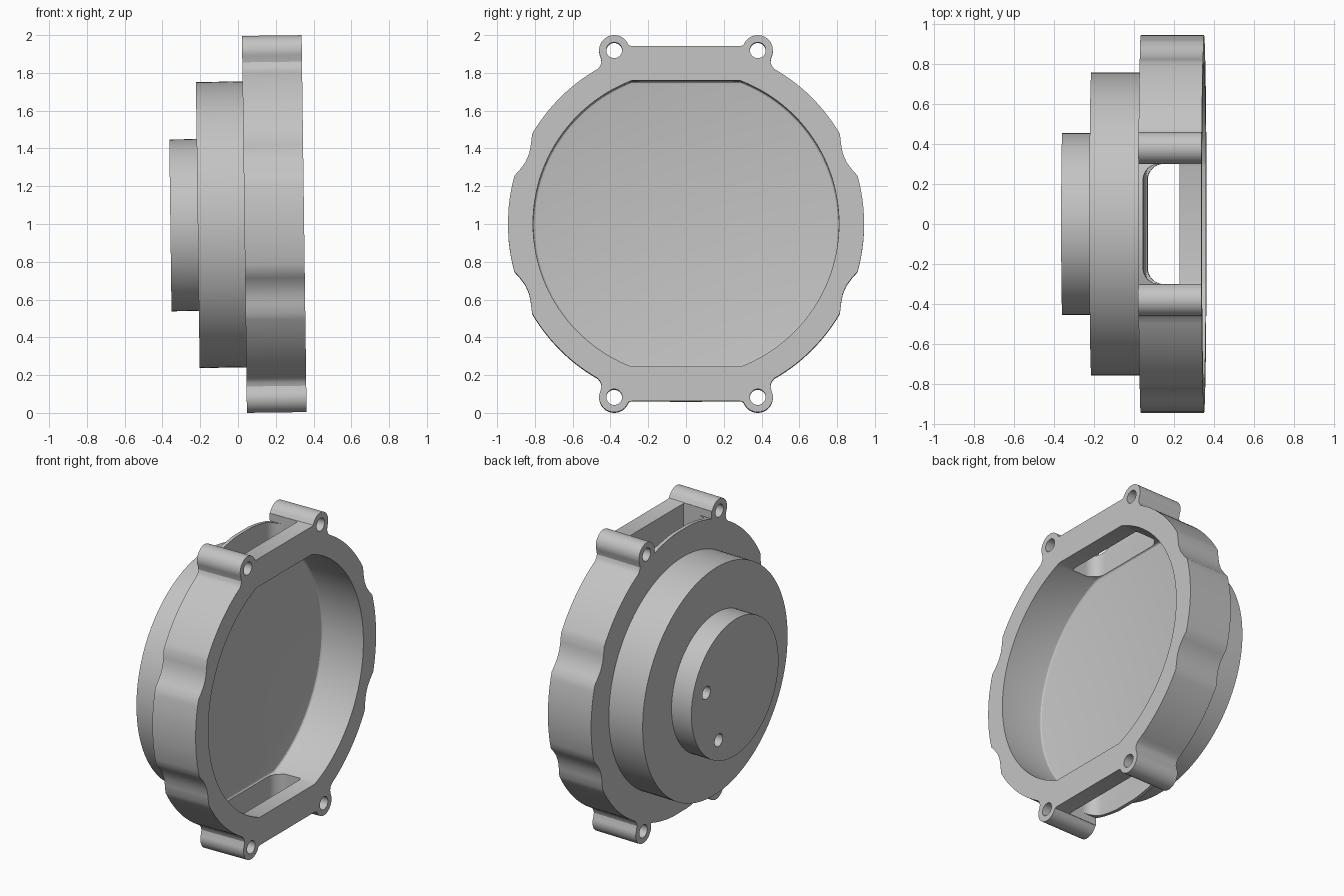
import bpy, bmesh
from math import sin, cos, radians, sqrt
from mathutils import Matrix, Vector

cube = bpy.data.objects.get("Cube")
if cube:
    bpy.data.objects.remove(cube, do_unlink=True)

grey = bpy.data.materials.new("plain_grey")
grey.use_nodes = True
tone = (0.55, 0.55, 0.55, 1)
grey.diffuse_color = tone
grey.node_tree.nodes["Principled BSDF"].inputs["Base Color"].default_value = tone


def arc(cy, cz, r, a0, a1, n):
    steps = [radians(a0 + (a1 - a0) * i / n) for i in range(n + 1)]
    return [(cy + r * cos(a), cz + r * sin(a)) for a in steps]


def circle(r, n=96, cy=0, cz=0):
    return arc(cy, cz, r, 0, 360, n)[:-1]


def prism(name, pts, lo, hi, axis="x", fillet=0):
    """Extrude a closed profile along x (profile in y, z) or z (profile in x, y)."""
    place = (lambda p, h: (h, *p)) if axis == "x" else (lambda p, h: (*p, h))
    bm = bmesh.new()
    base = bm.faces.new([bm.verts.new(place(p, lo)) for p in pts])
    rim = list(base.edges)
    ext = bmesh.ops.extrude_face_region(bm, geom=[base], use_keep_orig=True)
    move = Vector(place((0, 0), hi - lo))
    bmesh.ops.translate(bm, vec=move, verts=[v for v in ext["geom"] if isinstance(v, bmesh.types.BMVert)])
    bmesh.ops.recalc_face_normals(bm, faces=bm.faces)
    if fillet:
        bmesh.ops.bevel(bm, geom=rim, offset=fillet, segments=3, profile=0.5, affect="EDGES")
    mesh = bpy.data.meshes.new(name)
    bm.to_mesh(mesh)
    bm.free()
    mesh.materials.append(grey)
    obj = bpy.data.objects.new(name, mesh)
    bpy.context.collection.objects.link(obj)
    return obj


def cut(obj, cutters):
    for c in cutters:
        c.hide_render = True
        mod = obj.modifiers.new("cut", "BOOLEAN")
        mod.operation, mod.solver, mod.object = "DIFFERENCE", "EXACT", c
    bpy.context.view_layer.update()
    deps = bpy.context.evaluated_depsgraph_get()
    mesh = bpy.data.meshes.new_from_object(obj.evaluated_get(deps))
    obj.modifiers.clear()
    obj.data = mesh
    for c in cutters:
        bpy.data.objects.remove(c, do_unlink=True)


R = 0.943                       # flange radius
EAR_Y, EAR_Z = 0.38, 0.918      # ear centre
BACK, FRONT = 0.032, 0.348      # flange ends

# Quarter outline: rim, side scallop, rim, ear, flat top
quarter = arc(0, 0, R, 0, 15.6, 6)
quarter += [(.88, .285), (.85, .325), (.83, .372), (.821, .42)]
quarter += arc(0, 0, R, 30.2, 60.4, 14)
quarter += [(.453, .838), (.447, .858)]
quarter += arc(EAR_Y, EAR_Z, 0.08, -25, 155, 18)
quarter += [(.302, .944), (.288, .94)]
half = quarter + [(-y, z) for y, z in reversed(quarter[1:])]
half = half[:-1] + [(-R, 0)] if half[-1] != (-R, 0) else half
outline = half + [(y, -z) for y, z in reversed(half[1:-1])]
flange = prism("flange", outline, BACK, FRONT)

# Round cavity with flat top and bottom
flat = 0.757
side = sqrt(0.81 ** 2 - flat ** 2)
right = [p for p in circle(0.81, 128) if p[0] > 0 and abs(p[1]) < flat - 0.004]
right = sorted(right + [(side, flat), (side, -flat)], key=lambda p: p[1])
cavity = right + [(-y, z) for y, z in reversed(right)]
cutters = [prism("cavity_cutter", cavity, 0.045, 0.5, fillet=0.015)]

# Slot through top and bottom, rounded at the back corners
slot = [(.237, -.3), (.237, .3)]
slot += arc(.135, .22, .08, 90, 180, 8) + arc(.135, -.22, .08, 180, 270, 8)
cutters.append(prism("slot_cutter", slot, -1.1, 1.1, axis="z"))

# Back wall of the slot follows the round rim; ear holes
edge = arc(0, 0, R, 71.4, 108.6, 12)
edge = [(0.3, edge[0][1])] + edge[1:-1] + [(-0.3, edge[-1][1])]
for s in (1, -1):
    crown = [(y, s * z) for y, z in edge + [(-.3, 1.1), (.3, 1.1)]]
    cutters.append(prism("crown_cutter", crown, -0.1, 0.14))
    for t in (1, -1):
        hole = circle(0.042, 32, t * EAR_Y, s * EAR_Z)
        cutters.append(prism("ear_hole_cutter", hole, -0.1, 0.5))
cut(flange, cutters)

# Stepped solid back with two blind holes
drum = prism("drum", circle(0.757, 128), -0.215, BACK + 0.005)
boss = prism("boss", circle(0.455, 96), -0.36, -0.21)
cut(boss, [prism("boss_hole_cutter", circle(0.042, 32, y, z), -0.5, -0.225)
           for y, z in ((.3, .08), (.165, -.285))])

# Slight lean, lifted to the ground, smooth shading
pose = Matrix.Translation((0.002, 0, 0.9974)) @ Matrix.Rotation(-0.0131, 4, "Y")
bpy.ops.object.select_all(action="DESELECT")
for obj in (flange, drum, boss):
    obj.data.transform(pose)
    obj.select_set(True)
bpy.context.view_layer.objects.active = flange
bpy.ops.object.shade_smooth_by_angle(angle=radians(28))
